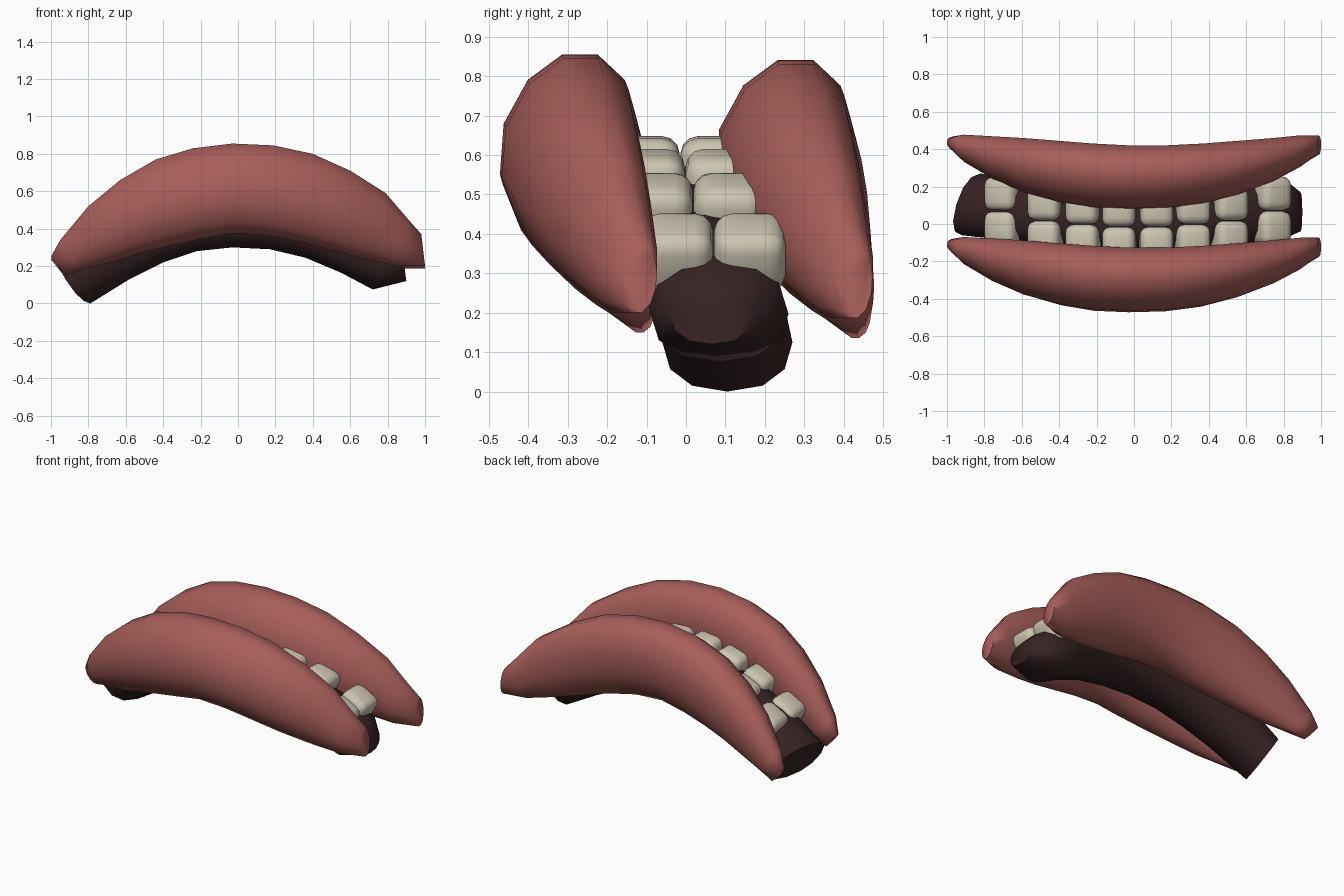
import bpy, bmesh, math
from mathutils import Matrix

if "Cube" in bpy.data.objects:
    bpy.data.objects.remove(bpy.data.objects["Cube"])


def material(name, rgb):
    m = bpy.data.materials.new(name)
    m.diffuse_color = (*rgb, 1)
    m.use_nodes = True
    m.node_tree.nodes["Principled BSDF"].inputs["Base Color"].default_value = m.diffuse_color
    return m


LIP = material("lip pink", (0.385, 0.112, 0.1))
GUM = material("dark gum", (0.038, 0.016, 0.016))
TOOTH = material("ivory", (0.61, 0.56, 0.445))


def finish(bm, name, mat, angle):
    bmesh.ops.recalc_face_normals(bm, faces=bm.faces)
    me = bpy.data.meshes.new(name)
    bm.to_mesh(me)
    bm.free()
    ob = bpy.data.objects.new(name, me)
    bpy.context.collection.objects.link(ob)
    me.materials.append(mat)
    bpy.ops.object.select_all(action='DESELECT')
    ob.select_set(True)
    bpy.context.view_layer.objects.active = ob
    bpy.ops.object.shade_smooth_by_angle(angle=math.radians(angle))
    return ob


def sweep(name, stations, mat, angle, start=0.5, lean=0, power=1, skew=0, sides=12):
    """Loft rings; station = top x, z, bottom x, z, y min, y max.
    lean shifts ring tops in y, power squares the ring, skew turns the first ring."""
    bm = bmesh.new()
    rings = []
    for n, (xt, zt, xb, zb, y0, y1) in enumerate(stations):
        ring = []
        for i in range(sides):
            a = 2 * math.pi * (i + start) / sides
            c = math.cos(a) / math.cos(math.pi * start / sides * 2)
            s = math.sin(a)
            c = math.copysign(abs(c) ** power, c)
            s = math.copysign(abs(s) ** power, s)
            k = 0.5 + 0.5 * c
            y = (y0 + y1) / 2 + (y1 - y0) / 2 * s + lean * max(0, c) * (zt - zb) / .48
            x = xb + (xt - xb) * k + (skew * s if n == 0 else 0)
            ring.append(bm.verts.new((x, y, zb + (zt - zb) * k)))
        rings.append(ring)
    for r, q in zip(rings, rings[1:]):
        for i in range(sides):
            j = (i + 1) % sides
            bm.faces.new((r[i], r[j], q[j], q[i]))
    bm.faces.new(rings[0])
    bm.faces.new(rings[-1])
    return finish(bm, name, mat, angle)


# Lips: one bowed, tapering tube and its shifted copy
lip = [
    (-1.00, .25, -.92, .15, -.155, -.08), (-.95, .34, -.84, .18, -.22, -.07),
    (-.80, .52, -.68, .22, -.315, -.08), (-.63, .66, -.52, .27, -.39, -.09),
    (-.44, .77, -.36, .31, -.44, -.105), (-.24, .83, -.20, .345, -.47, -.12),
    (-.03, .855, -.03, .375, -.478, -.13), (.19, .845, .15, .365, -.473, -.13),
    (.40, .80, .33, .33, -.448, -.12), (.60, .71, .50, .285, -.40, -.105),
    (.79, .59, .67, .24, -.328, -.09), (.91, .45, .85, .20, -.25, -.075),
    (.98, .37, 1.00, .20, -.175, -.075),
]
sweep("front_lip", lip, LIP, 89, lean=.035)
back_lip = sweep("back_lip", lip, LIP, 89, lean=.035)
back_lip.location = (0, .547, -.014)

# Gum: arched tube, cut flat on the left, rounded on the right
gum = [
    (-.95, .25, -.79, .00, -.06, .27), (-.74, .40, -.58, .13, -.09, .24),
    (-.53, .48, -.40, .22, -.12, .20), (-.28, .55, -.22, .28, -.14, .17),
    (-.03, .58, -.03, .30, -.15, .16), (.21, .57, .17, .29, -.15, .16),
    (.46, .51, .36, .245, -.13, .19), (.68, .41, .55, .165, -.11, .23),
    (.83, .32, .72, .075, -.09, .26), (.88, .27, .90, .12, -.04, .17),
]
sweep("gum", gum, GUM, 70, start=0, power=.88, skew=.05)


def tooth(name, x, y, z, tilt):
    """Rounded block whose top centre is at x, y, z."""
    h = .165
    bm = bmesh.new()
    bmesh.ops.create_cube(bm, size=1)
    bmesh.ops.scale(bm, vec=(.18, .182, h), verts=bm.verts)
    bmesh.ops.bevel(bm, geom=bm.edges[:], offset=.045, segments=3,
                    profile=.5, affect='EDGES')
    bmesh.ops.translate(bm, vec=(0, 0, -h / 2), verts=bm.verts)
    bmesh.ops.transform(bm, verts=bm.verts, matrix=Matrix.Translation((x, y, z))
                        @ Matrix.Rotation(tilt, 4, 'Y'))
    finish(bm, name, TOOTH, 60)


# Teeth: two rows of eight following the arch
columns = [(.105, -.015, .645, 4), (.31, -.002, .605, 13),
           (.52, .018, .535, 22), (.755, .07, .425, 28)]
for side, label in ((-1, "left"), (1, "right")):
    for n, (x, gap, z, deg) in enumerate(columns, 1):
        for row, d in (("front", -.092), ("back", .092)):
            tooth(f"{row}_tooth_{label}_{n}", side * x + .02, gap + d, z,
                  side * math.radians(deg))
